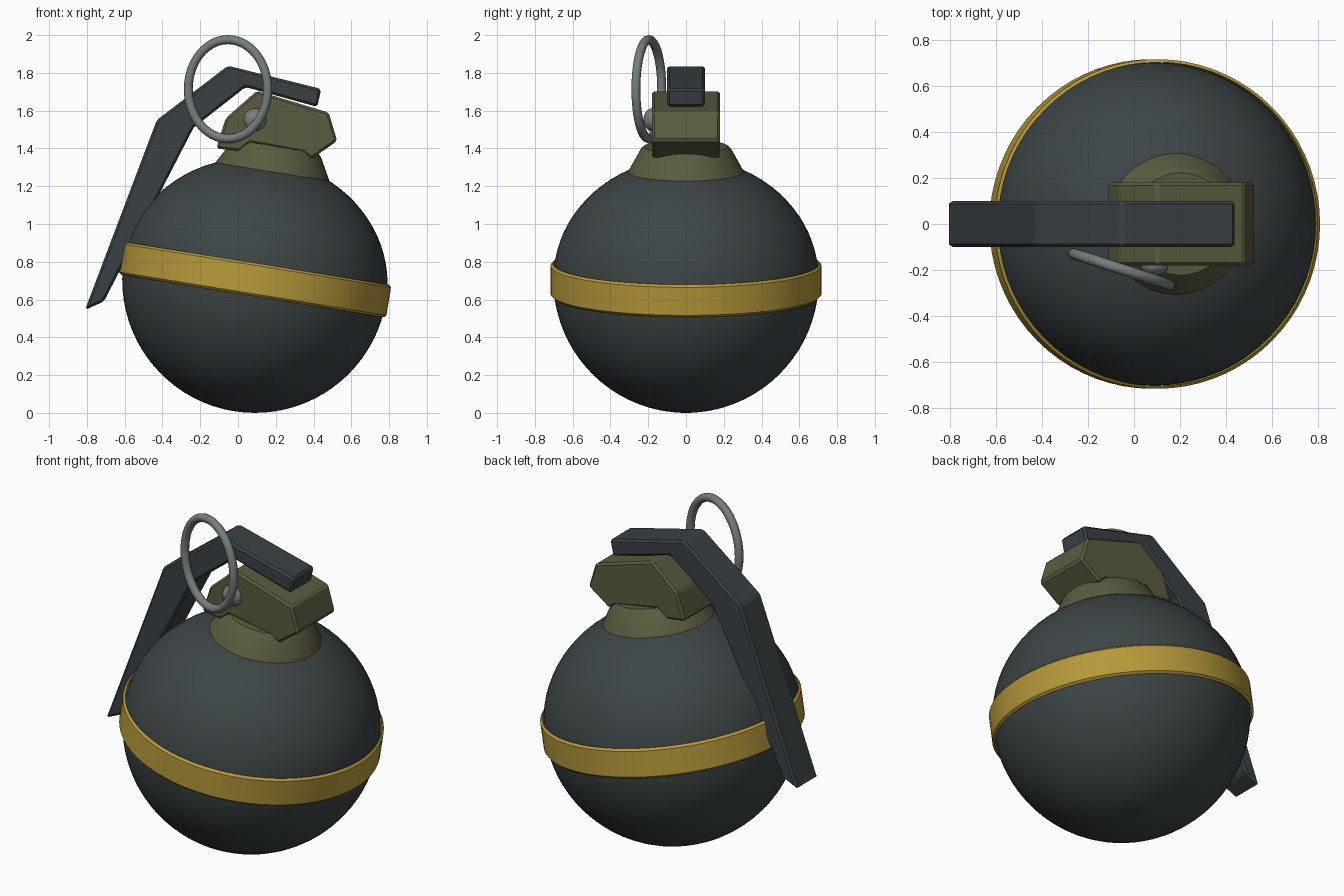
import bpy, bmesh, math
from mathutils import Matrix, Vector

cube = bpy.data.objects.get("Cube")
if cube:
    bpy.data.objects.remove(cube, do_unlink=True)

TILT = Matrix.Translation((0.09, 0, 0.705)) @ Matrix.Rotation(math.radians(9.2), 4, 'Y')


def material(name, rgb):
    m = bpy.data.materials.new(name)
    m.use_nodes = True
    m.diffuse_color = (*rgb, 1)
    m.node_tree.nodes["Principled BSDF"].inputs["Base Color"].default_value = (*rgb, 1)
    return m


shell_dark = material("dark_slate", (0.047, 0.059, 0.060))
lever_dark = material("lever_slate", (0.042, 0.053, 0.056))
olive = material("olive", (0.102, 0.107, 0.050))
mustard = material("mustard", (0.47, 0.32, 0.043))
steel = material("grey_steel", (0.18, 0.21, 0.20))


def finish(name, bm, mat, matrix=None, angle=35, bevel=0):
    bmesh.ops.recalc_face_normals(bm, faces=bm.faces)
    mesh = bpy.data.meshes.new(name)
    bm.to_mesh(mesh)
    bm.free()
    ob = bpy.data.objects.new(name, mesh)
    bpy.context.collection.objects.link(ob)
    mesh.materials.append(mat)
    if matrix:
        ob.matrix_world = matrix
    if bevel:
        mod = ob.modifiers.new("Bevel", 'BEVEL')
        mod.width, mod.segments = bevel, 1
    elif angle:
        bpy.ops.object.select_all(action='DESELECT')
        ob.select_set(True)
        bpy.context.view_layer.objects.active = ob
        bpy.ops.object.shade_smooth_by_angle(angle=math.radians(angle))
    return ob


def lathe(name, profile, mat, closed=False, steps=72):
    """Revolve (radius, height) points around the tilted body axis."""
    bm = bmesh.new()
    vs = [bm.verts.new((r, 0, z)) for r, z in profile]
    edges = [bm.edges.new(p) for p in zip(vs, vs[1:])]
    if closed:
        edges.append(bm.edges.new((vs[-1], vs[0])))
    bmesh.ops.spin(bm, geom=vs + edges, axis=(0, 0, 1), cent=(0, 0, 0),
                   angle=math.tau, steps=steps)
    bmesh.ops.remove_doubles(bm, verts=bm.verts, dist=1e-4)
    return finish(name, bm, mat, TILT)


def slab(name, outline, half, mat, bevel):
    """Extrude an (x, z) outline across the width."""
    bm = bmesh.new()
    face = bm.faces.new([bm.verts.new((x, -half, z)) for x, z in outline])
    out = bmesh.ops.extrude_face_region(bm, geom=[face])["geom"]
    bmesh.ops.translate(bm, vec=(0, 2 * half, 0),
                        verts=[v for v in out if isinstance(v, bmesh.types.BMVert)])
    return finish(name, bm, mat, bevel=bevel)


# Round body, slightly flattened above its equator
arc = []
for i in range(41):
    a = math.pi * (i / 40 - 0.5)
    arc.append((0.703 * math.cos(a), math.sin(a) * (0.705 if a < 0 else 0.643)))
lathe("body", arc, shell_dark)

# Painted metal band around the equator
lathe("band", [(0.704, -0.087), (0.717, -0.075), (0.717, 0.075), (0.704, 0.087)],
      mustard, closed=True)

# Collar between body and head
lathe("collar", [(0.32, 0.55), (0.308, 0.575), (0.242, 0.695), (0.222, 0.715), (0, 0.715)], olive)

# Faceted fuse head
slab("fuse_head", [(-0.115, 1.40), (-0.065, 1.56), (0.10, 1.705), (0.48, 1.59),
                   (0.525, 1.44), (0.39, 1.345), (0.345, 1.378), (0.065, 1.43),
                   (0.01, 1.385)], 0.18, olive, 0.012)

# Bent safety lever
slab("lever", [(-0.81, 0.545), (-0.43, 1.55), (-0.053, 1.838), (0.44, 1.715),
               (0.42, 1.62), (0.04, 1.725), (-0.235, 1.51), (-0.71, 0.59)],
     0.10, lever_dark, 0.012)

# Domed pin head on the front of the fuse
bm = bmesh.new()
bmesh.ops.create_uvsphere(bm, u_segments=24, v_segments=12, radius=0.06)
bmesh.ops.scale(bm, vec=(1, 0.75, 1), verts=bm.verts)
finish("pin", bm, steel, Matrix.Translation((0.09, -0.18, 1.552)), angle=60)

# Oval pull ring
bm = bmesh.new()
N, M, TUBE = 48, 12, 0.024
rows = []
for i in range(N):
    a = math.tau * i / N
    c = Vector((0.221 * math.cos(a), 0, 0.262 * math.sin(a)))
    n = Vector((math.cos(a), 0, math.sin(a)))
    rows.append([bm.verts.new(c + TUBE * (n * math.cos(math.tau * j / M)
                 + Vector((0, math.sin(math.tau * j / M), 0)))) for j in range(M)])
for i in range(N):
    p, q = rows[i], rows[(i + 1) % N]
    for j in range(M):
        k = (j + 1) % M
        bm.faces.new((p[j], p[k], q[k], q[j]))
finish("pull_ring", bm, steel, Matrix.Translation((-0.053, -0.197, 1.714))
       @ Matrix.Rotation(math.radians(-18), 4, 'Z'), angle=60)
